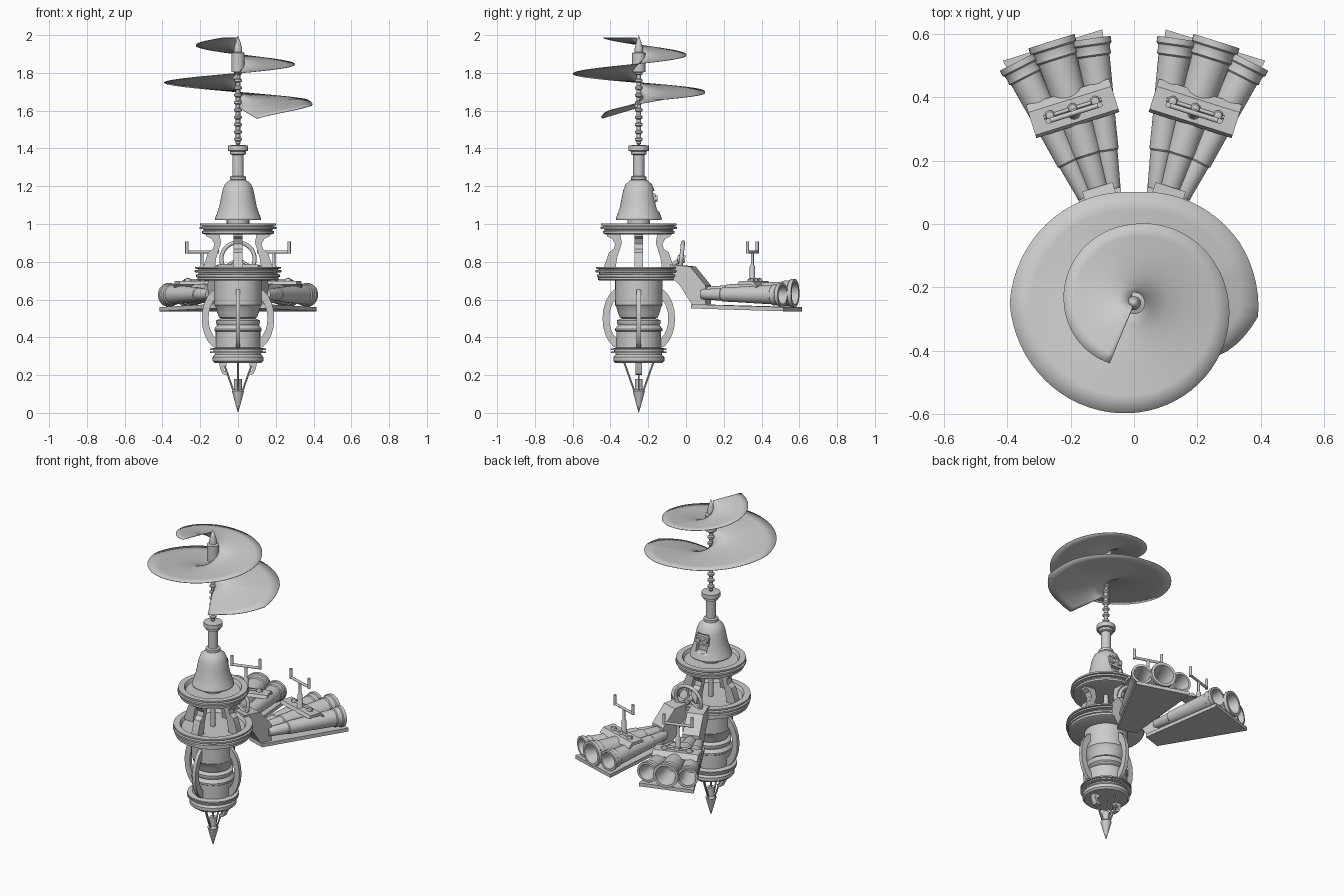
import bpy, bmesh, math
from mathutils import Matrix, Vector

if "Cube" in bpy.data.objects:
    bpy.data.objects.remove(bpy.data.objects["Cube"])

AXIS = Matrix.Translation((0, -0.25, 0))      # main shaft


def rot(deg, ax='Z'):
    return Matrix.Rotation(math.radians(deg), 4, ax)


def finish(name, bm, mat=AXIS, angle=32):
    bmesh.ops.remove_doubles(bm, verts=bm.verts, dist=1e-5)
    bmesh.ops.recalc_face_normals(bm, faces=bm.faces)
    me = bpy.data.meshes.new(name)
    bm.to_mesh(me)
    bm.free()
    me.shade_smooth()
    me.set_sharp_from_angle(angle=math.radians(angle))
    ob = bpy.data.objects.new(name, me)
    ob.matrix_world = mat
    bpy.context.collection.objects.link(ob)
    return ob


def lathe(name, prof, mat=AXIS, segs=40, closed=False):
    bm = bmesh.new()
    rings = [[bm.verts.new((r * math.cos(2 * math.pi * i / segs), r * math.sin(2 * math.pi * i / segs), z))
              for i in range(segs)] for r, z in prof]
    pairs = list(zip(rings, rings[1:])) + ([(rings[-1], rings[0])] if closed else [])
    for a, b in pairs:
        for i in range(segs):
            j = (i + 1) % segs
            bm.faces.new((a[i], a[j], b[j], b[i]))
    return finish(name, bm, mat)


def plate(name, pts, width, mat=AXIS):
    """Outline in (y, z), extruded along x."""
    bm = bmesh.new()
    f = bm.faces.new([bm.verts.new((-width / 2, y, z)) for y, z in pts])
    ext = bmesh.ops.extrude_face_region(bm, geom=[f])['geom']
    bmesh.ops.translate(bm, vec=(width, 0, 0), verts=[v for v in ext if isinstance(v, bmesh.types.BMVert)])
    return finish(name, bm, mat)


def rod(name, a, b, r, mat=AXIS, segs=12):
    a, b = Vector(a), Vector(b)
    d = b - a
    m = mat @ Matrix.Translation(a) @ d.to_track_quat('Z', 'Y').to_matrix().to_4x4()
    return lathe(name, [(0, 0), (r, 0), (r, d.length), (0, d.length)], m, segs)


def box(name, c, s, mat=AXIS):
    x, y, z = c
    hy, hz = s[1] / 2, s[2] / 2
    return plate(name, [(y - hy, z - hz), (y + hy, z - hz), (y + hy, z + hz), (y - hy, z + hz)],
                 s[0], mat @ Matrix.Translation((x, 0, 0)))


def ring(name, R, r, mat):
    circ = [(R + r * math.cos(i * math.pi / 6), r * math.sin(i * math.pi / 6)) for i in range(12)]
    return lathe(name, circ, mat, closed=True)


# bottom spike with its struts and brackets
lathe("spike", [(0, 0), (.012, .04), (.032, .115), (.02, .125), (.02, .18), (0, .18)], segs=24)
rod("spike_pin", (0, 0, .17), (0, 0, .27), .005)
for k in range(4):
    rod("spike_strut", (0, .078, .27), (0, .018, .10), .005, AXIS @ rot(90 * k), 8)
for k in (90, 270):
    plate("spike_bracket", [(.06, .265), (.1, .265), (.095, .235), (.08, .205), (.055, .2), (.055, .215),
                            (.07, .22), (.08, .24), (.06, .25)], .035, AXIS @ rot(k))

# lower barrel body
lathe("lower_body", [(0, .265), (.125, .265), (.135, .275), (.135, .295), (.122, .31), (.122, .318), (.148, .318),
                     (.148, .326), (.13, .326), (.13, .332), (.148, .332), (.148, .34), (.118, .345), (.118, .43),
                     (.125, .435), (.125, .445), (.11, .465), (.116, .475), (.116, .49), (.09, .5), (.1, .505),
                     (.11, .53), (.12, .565), (.125, .57), (.125, .70), (0, .70)])

# four curved handles around the lower body
arc = [math.radians(-80 + 16 * i) for i in range(11)]
handle = [(.09 + .102 * math.cos(t), .5 + .165 * math.sin(t)) for t in arc] + \
         [(.09 + .066 * math.cos(t), .5 + .115 * math.sin(t)) for t in reversed(arc)]
for k in range(4):
    plate("side_handle", handle, .022, AXIS @ rot(90 * k))

# two grooved discs
lathe("lower_disc", [(0, .70), (.205, .70), (.215, .705), (.215, .718), (.222, .72), (.222, .732), (.21, .735),
                     (.21, .742), (.23, .745), (.23, .755), (.212, .757), (.212, .762), (.227, .764), (.227, .773),
                     (.19, .773), (.18, .755), (0, .755)], segs=48)
lathe("upper_disc", [(0, .955), (.175, .945), (.19, .95), (.19, .962), (.182, .965), (.182, .972), (.203, .974),
                     (.203, .985), (.188, .987), (.188, .991), (.2, .993), (.2, 1.003), (.165, 1.003), (.155, .985),
                     (0, .985)], segs=48)

# open cage between the discs
cage = [(.1, .96), (.17, .96), (.168, .935), (.14, .922), (.125, .895), (.132, .868), (.158, .85), (.185, .77),
        (.185, .75), (.125, .75), (.115, .82), (.09, .9)]
for k in range(4):
    plate("cage_strut", cage, .045, AXIS @ rot(90 * k))
rod("cage_shaft", (0, 0, .74), (0, 0, .97), .014)

# bell with a port cut in the back
bell = lathe("bell", [(0, 1.02), (.12, 1.02), (.122, 1.03), (.112, 1.055), (.1, 1.09), (.09, 1.14), (.082, 1.18),
                      (.07, 1.21), (.045, 1.232), (.03, 1.237), (0, 1.237)])
cut = box("port_cutter", (0, .115, 1.12), (.075, .1, .11))
cut.hide_render = True
cut.hide_viewport = True
mod = bell.modifiers.new("port", 'BOOLEAN')
mod.object = cut
mod.operation = 'DIFFERENCE'
mod.solver = 'EXACT'
box("port_sight", (0, .075, 1.135), (.09, .025, .055))
for x in (-.024, .024):
    rod("port_eye", (x, .08, 1.135), (x, .1, 1.135), .015)
rod("bell_neck", (0, 0, .98), (0, 0, 1.03), .06, segs=24)

# mast and collar
lathe("mast", [(0, 1.22), (.042, 1.235), (.042, 1.25), (.03, 1.255), (.03, 1.365), (.042, 1.37), (.042, 1.385),
               (.054, 1.388), (.054, 1.415), (.03, 1.418), (0, 1.418)], segs=28)
beads = [(0, 1.41)]
for i in range(10):
    z = 1.425 + .039 * i
    beads += [(.012, z), (.012, z + .012), (.02, z + .018), (.02, z + .028), (.012, z + .034)]
lathe("beaded_shaft", beads + [(0, 1.82)], segs=16)
lathe("mast_hub", [(0, 1.80), (.035, 1.805), (.035, 1.905), (.022, 1.91), (.022, 1.93), (.014, 1.96), (0, 2.0)], segs=20)

# spiral sail: (angle, outer radius) keys, descending clockwise
keys = [(248, .205), (180, .222), (90, .25), (0, .3), (-90, .347), (-180, .393), (-270, .35), (-330, .385),
        (-366, .395), (-385, .34), (-405, .265), (-423, .22)]
bm = bmesh.new()
rows, N, M = [], 130, 6
for i in range(N + 1):
    a = 248 - 671 * i / N
    for (a0, r0), (a1, r1) in zip(keys, keys[1:]):
        if a1 - 1e-6 <= a <= a0 + 1e-6:
            R = r0 + (r1 - r0) * (a0 - a) / (a0 - a1)
            break
    drop = .055 * max(0, (-340 - a) / 83)
    t = math.radians(a)
    row = []
    for j in range(M + 1):
        f = j / M
        r = .012 + (R - .012) * f
        row.append(bm.verts.new((r * math.cos(t), r * math.sin(t), 1.9 + (a - 90) * .05 / 90 - drop * f)))
    rows.append(row)
for p, q in zip(rows, rows[1:]):
    for j in range(M):
        bm.faces.new((p[j], p[j + 1], q[j + 1], q[j]))
sail = finish("spiral_sail", bm)
sail.modifiers.new("thickness", 'SOLIDIFY').thickness = .003

# steering wheel at the back
wheel = Matrix.Translation((0, -.025, .815)) @ rot(84, 'X')
ring("steering_wheel", .088, .011, wheel)
for k in range(3):
    rod("wheel_spoke", (0, 0, 0), (.088 * math.cos(k * 2.094 + 1.57), .088 * math.sin(k * 2.094 + 1.57), 0), .007, wheel)
rod("wheel_hub", (0, 0, -.02), (0, 0, .02), .02, wheel)
rod("wheel_column", (0, .13, .75), (0, .225, .815), .012)

# two gun decks fanned out at the back
def barrel(name, a, b, s):
    a, b = Vector(a), Vector(b)
    L = (b - a).length
    prof = [(0, 0), (.03, 0), (.033, .02), (.041, .25), (.046, .26), (.05, .45), (.058, .72), (.062, .88), (.069, .89),
            (.067, .92), (.07, .95), (.076, .96), (.076, 1), (.06, 1), (.048, .9), (.042, .7), (0, .7)]
    m = deck @ Matrix.Translation(a) @ (b - a).to_track_quat('Z', 'Y').to_matrix().to_4x4()
    lathe(name, [(r * s, z * L) for r, z in prof], m, 32)


for side in (1, -1):
    deck = AXIS @ rot(-17.5 * side)
    # bent support arm
    plate("deck_arm", [(.19, .785), (.3, .775), (.385, .675), (.385, .57), (.31, .575), (.24, .68), (.19, .72)], .10, deck)
    # tapered deck board
    bm = bmesh.new()
    lo = [bm.verts.new(p) for p in ((-.06, .31, .553), (.06, .31, .553), (.165, .855, .538), (-.165, .855, .538))]
    hi = [bm.verts.new((v.co.x, v.co.y, v.co.z + .022)) for v in lo]
    bm.faces.new(lo)
    bm.faces.new(hi)
    for i in range(4):
        j = (i + 1) % 4
        bm.faces.new((lo[i], lo[j], hi[j], hi[i]))
    finish("deck_board", bm, deck)
    # barrels
    barrel("main_barrel", (0, .36, .635), (0, .868, .633), 1)
    for s in (1, -1):
        barrel("side_barrel", (.043 * s, .365, .628), (.122 * s, .838, .625), .82)
    # clamp plate with knobs and bar
    plate("clamp_plate", [(.59, .68), (.60, .698), (.675, .698), (.70, .668), (.692, .664), (.67, .68)], .275, deck)
    rod("clamp_bar", (-.095, .645, .703), (.095, .645, .703), .006, deck)
    for v in (-.075, 0, .075):
        lathe("clamp_knob", [(.017, .69), (.017, .703), (.012, .712), (0, .716)],
              deck @ Matrix.Translation((v, .645, 0)), 16)
    # forked sight
    lathe("sight_post", [(0, .69), (.022, .695), (.014, .71), (.014, .775), (.008, .785), (.008, .85), (0, .85)],
          deck @ Matrix.Translation((0, .63, 0)), 16)
    rod("sight_bar", (-.088, .63, .852), (.088, .63, .852), .008, deck)
    for s in (1, -1):
        rod("sight_fork", (.085 * s, .63, .845), (.085 * s, .63, .908), .009, deck)
